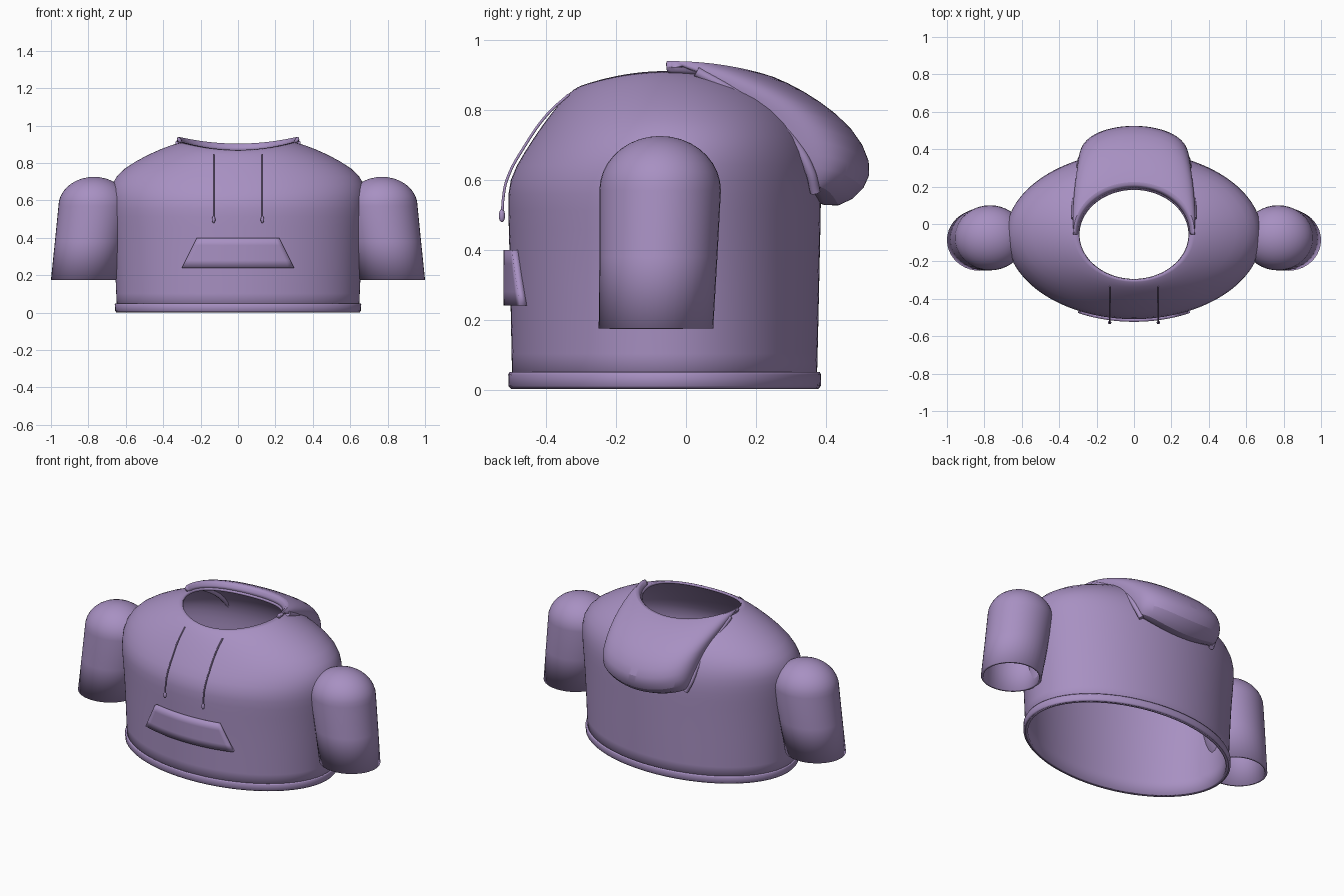
import bpy, bmesh
from math import sin, cos, pi, sqrt, radians

if "Cube" in bpy.data.objects:
    bpy.data.objects.remove(bpy.data.objects["Cube"])

mat = bpy.data.materials.new("purple_cloth")
mat.diffuse_color = (0.39, 0.28, 0.54, 1)
mat.use_nodes = True
mat.node_tree.nodes["Principled BSDF"].inputs["Base Color"].default_value = mat.diffuse_color


def loft(name, rings, closed=True, thick=0.015, subsurf=0, mirror=False):
    """Skin a list of equal-length point rings into a cloth shell."""
    bm = bmesh.new()
    rows = [[bm.verts.new(p) for p in r] for r in rings]
    n = len(rows[0])
    for a, b in zip(rows, rows[1:]):
        for j in range(n if closed else n - 1):
            k = (j + 1) % n
            bm.faces.new((a[j], a[k], b[k], b[j]))
    bmesh.ops.remove_doubles(bm, verts=bm.verts, dist=1e-5)
    me = bpy.data.meshes.new(name)
    bm.to_mesh(me)
    bm.free()
    me.materials.append(mat)
    ob = bpy.data.objects.new(name, me)
    bpy.context.collection.objects.link(ob)
    if subsurf:
        ob.modifiers.new("smooth", "SUBSURF").levels = subsurf
    if thick:
        s = ob.modifiers.new("cloth", "SOLIDIFY")
        s.thickness, s.offset = thick, -1
    if mirror:
        ob.modifiers.new("pair", "MIRROR").use_clip = False
    bpy.ops.object.select_all(action='DESELECT')
    ob.select_set(True)
    bpy.context.view_layer.objects.active = ob
    bpy.ops.object.shade_smooth_by_angle(angle=radians(40))
    return ob


def ring(cx, cy, rx, ry, z_end, z_side, n=64):
    """Ellipse whose height differs between front/back and the sides."""
    pts = []
    for j in range(n):
        a = 2 * pi * j / n
        z = z_end + (z_side - z_end) * cos(a) ** 2
        pts.append((cx + rx * cos(a), cy + ry * sin(a), z))
    return pts


def tube(name, pts, r):
    """Round cord through points."""
    cu = bpy.data.curves.new(name, 'CURVE')
    cu.dimensions = '3D'
    cu.bevel_depth, cu.bevel_resolution = r, 3
    cu.use_fill_caps = True
    sp = cu.splines.new('BEZIER')
    sp.bezier_points.add(len(pts) - 1)
    for b, p in zip(sp.bezier_points, pts):
        b.co = p
        b.handle_left_type = b.handle_right_type = 'AUTO'
    cu.materials.append(mat)
    ob = bpy.data.objects.new(name, cu)
    bpy.context.collection.objects.link(ob)


# Torso: z front, z side, half width, y front, y back
torso = [(0.005, 0.005, 0.648, -0.498, 0.375), (0.2, 0.2, 0.656, -0.502, 0.38),
         (0.4, 0.4, 0.667, -0.506, 0.384), (0.52, 0.52, 0.68, -0.51, 0.387),
         (0.6, 0.6, 0.687, -0.51, 0.387), (0.68, 0.69, 0.682, -0.463, 0.372),
         (0.76, 0.77, 0.62, -0.41, 0.335), (0.83, 0.85, 0.475, -0.355, 0.275),
         (0.862, 0.9, 0.35, -0.32, 0.215), (0.87, 0.912, 0.295, -0.3, 0.187)]
loft("torso", [ring(0, (f + b) / 2, w, (b - f) / 2, zf, zs)
               for zf, zs, w, f, b in torso], subsurf=1)

# Hem band
loft("hem_band", [ring(0, -0.061, 0.655 + d, 0.444 + d, z, z) for z, d in
                  ((0.002, -0.004), (0.01, 0.003), (0.043, 0.004), (0.05, 0))], thick=0.022)

# Sleeves: tapered tube with a domed shoulder
sleeve = [ring(0.825, -0.086, 0.175, 0.164, 0.175, 0.175, 40),
          ring(0.797, -0.079, 0.182, 0.169, 0.38, 0.38, 40)]
for i in range(10):
    a = i / 9 * pi / 2
    z = 0.57 + 0.156 * sin(a)
    c = cos(a) if i < 9 else 0
    sleeve.append(ring(0.77, -0.074, 0.19 * c, 0.174 * c, z, z, 40))
loft("sleeves", sleeve, mirror=True, thick=0.014)

# Front pocket: trapezoid wrapped around the belly
pocket = []
for i in range(5):
    t = i / 4
    half = 0.30 - 0.08 * t
    pocket.append([(half * u / 10, -0.06 - 0.463 * sqrt(1 - (half * u / 10 / 0.68) ** 2),
                    0.24 + 0.16 * t) for u in range(-10, 11)])
loft("front_pocket", pocket, closed=False, thick=0.022)

# Hood: half width, edge y, edge z, centre y, centre z, roundness
hood = [(0.298, -0.055, 0.912, 0.19, 0.868, 1), (0.31, -0.058, 0.935, 0.2, 0.9, 1),
        (0.325, -0.055, 0.948, 0.215, 0.91, 1), (0.328, 0.03, 0.915, 0.29, 0.88, 0.9),
        (0.325, 0.12, 0.865, 0.38, 0.83, 0.8), (0.31, 0.22, 0.8, 0.48, 0.75, 0.75),
        (0.30, 0.31, 0.71, 0.535, 0.65, 0.75), (0.29, 0.355, 0.63, 0.52, 0.575, 0.75),
        (0.265, 0.37, 0.57, 0.435, 0.512, 0.75), (0.24, 0.345, 0.58, 0.36, 0.54, 0.75)]
rows = []
for w, ye, ze, yc, zc, p in hood:
    row = []
    for j in range(33):
        a = (j / 32 - 0.5) * pi
        c = max(cos(a), 0)
        row.append((w * sin(a), ye + (yc - ye) * c ** p, ze + (zc - ze) * c * c))
    rows.append(row)
loft("hood", rows, closed=False, thick=0.018, subsurf=1)

for side, s in (("left", -1), ("right", 1)):
    # Rolled hood edge lying on the shoulder
    tube("hood_edge_" + side, [(s * (w - 0.008), y, z - 0.005)
                               for w, y, z, *_ in hood[3:9]], 0.015)
    # Drawstring with tip
    x = s * 0.13
    tube("drawstring_" + side, [(x, -0.335, 0.845), (x, -0.395, 0.79), (x, -0.46, 0.7),
                                (x, -0.513, 0.6), (x, -0.523, 0.55), (x, -0.526, 0.51)], 0.004)
    bpy.ops.mesh.primitive_uv_sphere_add(segments=16, ring_count=10, radius=1,
                                         location=(x, -0.527, 0.498))
    tip = bpy.context.object
    tip.name = "drawstring_tip_" + side
    tip.scale = (0.009, 0.009, 0.019)
    tip.data.materials.append(mat)
    bpy.ops.object.shade_smooth()
